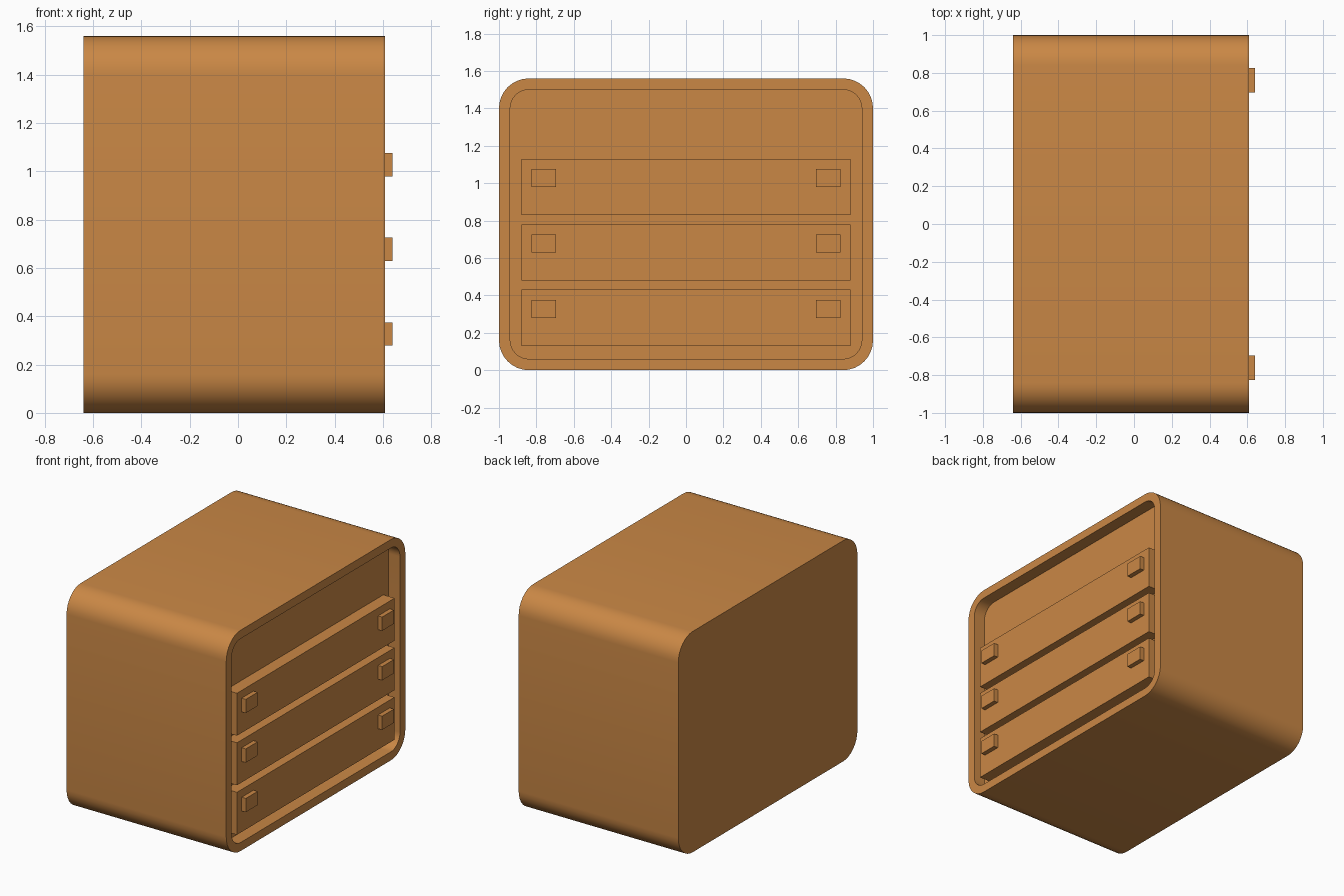
import bpy, bmesh, math

if "Cube" in bpy.data.objects:
    bpy.data.objects.remove(bpy.data.objects["Cube"])

wood = bpy.data.materials.new("warm orange wood")
wood.diffuse_color = (0.59, 0.245, 0.06, 1)
wood.use_nodes = True
wood.node_tree.nodes["Principled BSDF"].inputs["Base Color"].default_value = wood.diffuse_color

X_BACK, X_FRONT, X_RECESS = -0.64, 0.608, 0.52
HEIGHT = 1.56


def add_object(name, bm):
    bmesh.ops.recalc_face_normals(bm, faces=bm.faces)
    mesh = bpy.data.meshes.new(name)
    bm.to_mesh(mesh)
    bm.free()
    mesh.materials.append(wood)
    obj = bpy.data.objects.new(name, mesh)
    bpy.context.collection.objects.link(obj)
    return obj


def rounded_loop(bm, x, inset, radius, segs=8):
    """Rounded rectangle in the YZ plane, inset from the outer outline."""
    hy, hz = 1 - inset - radius, HEIGHT / 2 - inset - radius
    verts = []
    for k, (sy, sz) in enumerate(((1, 1), (-1, 1), (-1, -1), (1, -1))):
        for i in range(segs + 1):
            a = math.pi / 2 * (k + i / segs)
            verts.append(bm.verts.new((x, sy * hy + radius * math.cos(a),
                                       HEIGHT / 2 + sz * hz + radius * math.sin(a))))
    return verts


def add_box(name, x, y, z):
    bm = bmesh.new()
    bmesh.ops.create_cube(bm, size=1)
    for v in bm.verts:
        v.co = [(r[0] + r[1]) / 2 + c * (r[1] - r[0]) for r, c in zip((x, y, z), v.co)]
    return add_object(name, bm)


# Cabinet: rounded body with a shallow recess in its +x face
bm = bmesh.new()
loops = [rounded_loop(bm, X_BACK, 0, 0.16), rounded_loop(bm, X_FRONT, 0, 0.16),
         rounded_loop(bm, X_FRONT, 0.06, 0.10), rounded_loop(bm, X_RECESS, 0.06, 0.10)]
n = len(loops[0])
for a, b in zip(loops, loops[1:]):
    for i in range(n):
        j = (i + 1) % n
        bm.faces.new((a[i], a[j], b[j], b[i]))
bm.faces.new(loops[0])
bm.faces.new(loops[-1])
cabinet = add_object("cabinet_body", bm)
bpy.context.view_layer.objects.active = cabinet
cabinet.select_set(True)
bpy.ops.object.shade_smooth_by_angle(angle=math.radians(30))

# Three drawers, each with a pair of block handles
for k in range(3):
    z0 = 0.13 + 0.35 * k
    add_box(f"drawer_{k + 1}", (X_RECESS - 0.01, X_FRONT), (-0.88, 0.88), (z0, z0 + 0.30))
    for side, s in (("left", -1), ("right", 1)):
        add_box(f"handle_{k + 1}_{side}", (X_FRONT - 0.01, 0.64),
                sorted((s * 0.695, s * 0.827)), (z0 + 0.148, z0 + 0.245))
